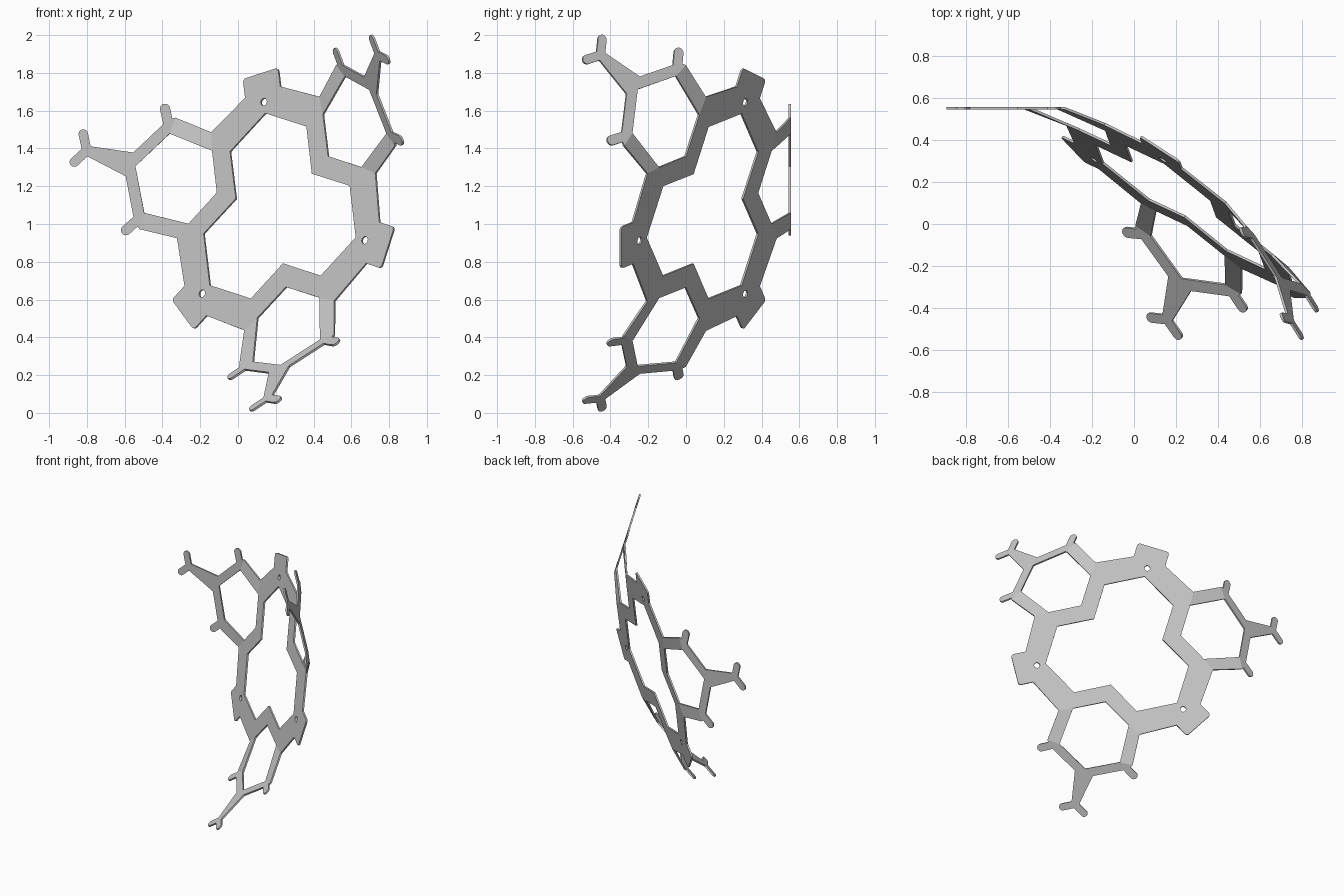
import bpy
import bmesh
from math import sin, cos, pi, radians
from mathutils import Vector, Matrix

cube = bpy.data.objects.get("Cube")
if cube:
    bpy.data.objects.remove(cube, do_unlink=True)

# Frame of the central plate: centre, three-fold axis and first spoke
CENTRE = Vector((0.209, 0.123, 1.063))
AXIS = Vector((0.5777, 0.795, -0.186)).normalized()
SPOKE = Vector((-0.112, 0.304, 0.946))
SPOKE = (SPOKE - AXIS * SPOKE.dot(AXIS)).normalized()
SIDE = AXIS.cross(SPOKE)
FRAME = Matrix((SPOKE, SIDE, AXIS)).transposed()

TILT = radians(37.38)        # how far each wing folds back
WING_DIST = 0.427            # distance of the wing planes from the centre
THICK = 0.012

# Wing directions in the half-sector frame (hole on the first axis)
OUT = Vector((cos(pi / 3), sin(pi / 3), 0))
ACROSS = Vector((sin(pi / 3), -cos(pi / 3), 0))
UP = Vector((0, 0, 1))


def flat(a, b):
    """Point on the central plate."""
    return Vector((a, b, 0))


def wing(r, s):
    """Point on the folded wing: r outwards, s sideways."""
    base = WING_DIST * (sin(TILT) * OUT + cos(TILT) * UP)
    return base + r * (cos(TILT) * OUT - sin(TILT) * UP) + s * ACROSS


def round_tip(root, length, half):
    """Semicircular end of a prong that leaves its root at 60 degrees."""
    d = Vector((cos(pi / 3), sin(pi / 3)))
    m = Vector((-d.y, d.x))
    mid = Vector(root) + d * (length - half)
    pts = [mid + half * (cos(i * pi / 8) * m + sin(i * pi / 8) * d) for i in range(9)]
    return [wing(p.x, p.y) for p in pts]


# Corners shared by the panels
inner_bend = flat(0.444, 0.363)
outer_bend = flat(0.545, 0.355)
wing_inner = wing(0.67, 0.22)
wing_outer = wing(0.665, 0.31)

# Half of one plate sector, with a half hole and a rounded tab
tab_corner = [flat(0.755 + 0.02 * sin(i * pi / 8), 0.095 + 0.02 * cos(i * pi / 8))
              for i in range(5)]
half_hole = [flat(0.615 + 0.02 * cos(i * pi / 8), 0.02 * sin(i * pi / 8))
             for i in range(9)]
plate = ([flat(0.552, 0), flat(0.408, 0.25), flat(0.144, 0.249), flat(0.21, 0.364),
          inner_bend, outer_bend, flat(0.67, 0.115)]
         + tab_corner + [flat(0.775, 0)] + half_hole)

# Sloping arm between plate and wing
arm = [inner_bend, outer_bend, wing_outer, wing_inner]

# Half of one wing, with a side prong and half of the end fork
half_wing = ([wing_inner, wing_outer, wing(0.682, 0.301)]
             + round_tip((0.695, 0.27), 0.105, 0.027)
             + [wing(0.718, 0.258), wing(0.823, 0.066), wing(1.048, 0.028)]
             + round_tip((1.06, 0), 0.115, 0.025)
             + [wing(1.089, 0), wing(0.79, 0)])

# Mirror and turn the half sector three times
bm = bmesh.new()
for turn in range(3):
    spin = Matrix.Rotation(turn * 2 * pi / 3, 3, 'Z')
    for mirror in (1, -1):
        for panel in (plate, arm, half_wing):
            verts = [bm.verts.new(CENTRE + FRAME @ (spin @ Vector((p.x, mirror * p.y, p.z))))
                     for p in panel]
            bm.faces.new(verts[::mirror])
bmesh.ops.remove_doubles(bm, verts=bm.verts, dist=0.0005)
bmesh.ops.recalc_face_normals(bm, faces=bm.faces)
mesh = bpy.data.meshes.new("folded_ring_frame")
bm.to_mesh(mesh)
bm.free()

frame = bpy.data.objects.new("folded_ring_frame", mesh)
bpy.context.collection.objects.link(frame)

# Sheet thickness
solid = frame.modifiers.new("sheet_thickness", 'SOLIDIFY')
solid.thickness = THICK
solid.offset = 0
solid.use_even_offset = True

# Plain grey
grey = bpy.data.materials.new("plain_grey")
grey.use_nodes = True
colour = (0.55, 0.55, 0.55, 1)
grey.diffuse_color = colour
grey.node_tree.nodes["Principled BSDF"].inputs["Base Color"].default_value = colour
mesh.materials.append(grey)
